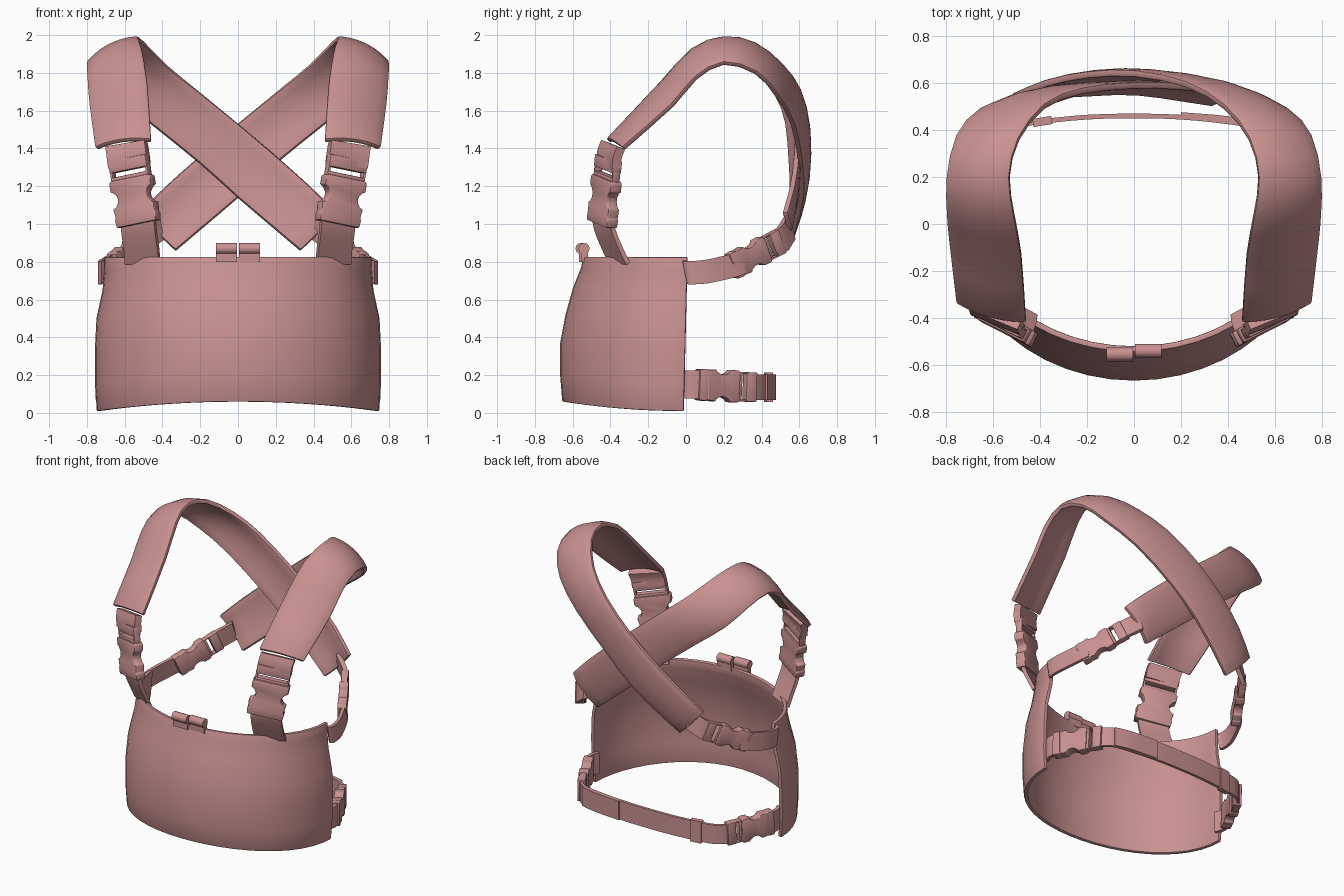
import bpy, bmesh, math
from mathutils import Vector, Matrix

cube = bpy.data.objects.get("Cube")
if cube:
    bpy.data.objects.remove(cube)

fabric = bpy.data.materials.new("dusty_pink")
fabric.use_nodes = True
PINK = (0.58, 0.285, 0.28, 1)
fabric.diffuse_color = PINK
fabric.node_tree.nodes["Principled BSDF"].inputs["Base Color"].default_value = PINK


def finish(name, bm, thick=0, bevel=0):
    """Turn a bmesh into a finished, shaded object."""
    bmesh.ops.recalc_face_normals(bm, faces=bm.faces)
    mesh = bpy.data.meshes.new(name)
    bm.to_mesh(mesh)
    bm.free()
    mesh.materials.append(fabric)
    ob = bpy.data.objects.new(name, mesh)
    bpy.context.collection.objects.link(ob)
    bpy.ops.object.select_all(action='DESELECT')
    ob.select_set(True)
    bpy.context.view_layer.objects.active = ob
    if thick:
        mod = ob.modifiers.new("thickness", 'SOLIDIFY')
        mod.thickness, mod.offset = thick, 0
        bpy.ops.object.modifier_apply(modifier=mod.name)
    if bevel:
        mod = ob.modifiers.new("soft_edges", 'BEVEL')
        mod.width, mod.segments, mod.limit_method = bevel, 2, 'ANGLE'
        bpy.ops.object.modifier_apply(modifier=mod.name)
    bpy.ops.object.shade_smooth_by_angle(angle=math.radians(40))


def sheet(name, rows, thick, bevel=0):
    """Skin a grid of points and give it thickness."""
    bm = bmesh.new()
    grid = [[bm.verts.new(p) for p in row] for row in rows]
    for r0, r1 in zip(grid, grid[1:]):
        for i in range(len(r0) - 1):
            bm.faces.new((r0[i], r0[i + 1], r1[i + 1], r1[i]))
    finish(name, bm, thick, bevel)


def smooth(points, steps=2):
    """Pass a soft curve through the points."""
    p = [Vector(q) for q in points]
    p = [2 * p[0] - p[1]] + p + [2 * p[-1] - p[-2]]
    out = []
    for a, b, c, d in zip(p, p[1:], p[2:], p[3:]):
        for k in range(steps):
            t = k / steps
            out.append(0.5 * (2 * b + (c - a) * t + (2 * a - 5 * b + 4 * c - d) * t**2
                              + (3 * b - a - 3 * c + d) * t**3))
    return out + [p[-2]]


def flip(p, s):
    return Vector((p[0] * s, p[1], p[2]))


def webbing(name, path, across, width, thick=0.02, s=1):
    """Flat belt along a path."""
    half = flip(across, s).normalized() * width / 2
    rows = [(p - half, p + half) for p in smooth([flip(q, s) for q in path], 3)]
    sheet(name, rows, thick)


def block(x0, x1, y0, y1):
    return [(x0, y0), (x1, y0), (x1, y1), (x0, y1)]


# Side release clip outline, one half, slot end at v = 0
HALF = [(0.44, 0.3), (0.5, 0.33), (0.5, 0.46), (0.42, 0.49), (0.35, 0.56),
        (0.35, 0.63), (0.42, 0.7), (0.5, 0.72), (0.47, 0.86), (0.5, 0.88), (0.48, 1)]


def buckle(name, a, b, normal, width, thick, s):
    a, b, n = flip(a, s), flip(b, s), flip(normal, s)
    v = (b - a).normalized()
    w = (n - v * n.dot(v)).normalized()
    u = v.cross(w)
    length = (b - a).length
    place = Matrix.Translation(a) @ Matrix((u, v, w)).transposed().to_4x4()
    body = HALF + [(-x, y) for x, y in reversed(HALF)]
    pieces = [(body, 1.0),
              (block(-0.46, 0.46, 0.0, 0.18), 0.8),
              (block(-0.46, -0.4, 0.1, 0.34), 0.7),
              (block(0.4, 0.46, 0.1, 0.34), 0.7),
              (block(-0.44, 0.44, 0.25, 0.34), 0.7)]
    bm = bmesh.new()
    for outline, t in pieces:
        h = thick * t / 2
        face = bm.faces.new([bm.verts.new((x * width, y * length, -h)) for x, y in outline])
        top = bmesh.ops.extrude_face_region(bm, geom=[face])["geom"]
        bmesh.ops.translate(bm, vec=(0, 0, 2 * h),
                            verts=[g for g in top if isinstance(g, bmesh.types.BMVert)])
    bm.transform(place)
    finish(name, bm, bevel=0.006)


# Curved front panel: (height fraction, depth, half width)
LEVELS = [(0, .63, .735), (.18, .645, .745), (.4, .65, .745), (.6, .625, .737),
          (.78, .59, .705), (.92, .55, .695), (1, .54, .695)]
rows = []
for f, depth, half in LEVELS:
    row = []
    for i in range(25):
        t = math.radians(-90 + 7.5 * i)
        low = 0.06 - 0.05 * math.sin(t) ** 2
        row.append((half * math.sin(t), 0.008 - depth * math.cos(t) - 0.02 * (1 - f),
                    low + f * (0.825 - low)))
    rows.append(row)
sheet("front_panel", rows, 0.026, 0.006)

# Padded shoulder straps that cross behind: arm side edge and neck side edge
ARM = [(-.75, -.33, 1.40), (-.78, -.07, 1.63), (-.79, .05, 1.77), (-.79, .2, 1.85),
       (-.75, .37, 1.80), (-.65, .48, 1.68), (-.46, .55, 1.53), (-.2, .58, 1.32),
       (0, .585, 1.14), (.2, .55, .97), (.33, .52, .86)]
NECK = [(-.46, -.41, 1.44), (-.48, -.13, 1.74), (-.51, .04, 1.92), (-.53, .2, 1.98),
        (-.49, .36, 1.95), (-.38, .5, 1.84), (-.22, .58, 1.71), (0, .615, 1.53),
        (.2, .61, 1.36), (.38, .58, 1.2), (.52, .53, 1.06)]
CENTRE = Vector((0, 0.1, 1.2))
for s, side in ((1, "right"), (-1, "left")):
    arm = smooth([flip(p, s) for p in ARM])
    neck = smooth([flip(p, s) for p in NECK])
    rows = []
    for i, (a, b) in enumerate(zip(arm, neck)):
        j, k = max(i - 1, 0), min(i + 1, len(arm) - 1)
        n = (b - a).cross(arm[k] + neck[k] - arm[j] - neck[j]).normalized()
        if n.dot((a + b) / 2 - CENTRE) < 0:
            n = -n
        # one strap lies over the other where they cross at the back
        middle = (a + b) / 2
        near = max(0, 1 - (middle.x / 0.5) ** 2) if middle.y > 0.4 else 0
        layer = Vector((0, -0.026 * s * near, 0))
        bulge = 0.03 - 0.012 * near
        rows.append([a.lerp(b, q / 6) + layer + n * bulge * (1 - (q / 3 - 1) ** 2)
                     for q in range(7)])
    sheet(side + "_shoulder_strap", rows, 0.03, 0.008)

# Clips and belts on both sides
for s, side in ((-1, "right"), (1, "left")):
    front = (.45, -.89, 0)
    webbing(side + "_front_sleeve", [(.59, -.385, 1.42), (.583, -.405, 1.37),
            (.575, -.41, 1.31)], (.89, .36, -.15), .225, .05, s)
    buckle(side + "_front_buckle", (.58, -.41, 1.35), (.525, -.445, 1.0), front, .245, .065, s)
    webbing(side + "_front_webbing", [(.53, -.445, 1.06), (.525, -.43, .97),
            (.51, -.385, .86), (.505, -.35, .79)], (.89, .45, 0), .2, .025, s)

    # upper side belt, from the panel corner to the strap end
    up = (0, -.2, 1)
    webbing(side + "_upper_belt", [(.715, .0, .745), (.73, .03, .742), (.72, .12, .75),
            (.67, .25, .78), (.64, .3, .8)], up, .125, .022, s)
    buckle(side + "_upper_buckle", (.5, .5, .91), (.655, .24, .775), (.8, .55, 0), .145, .06, s)
    webbing(side + "_upper_tail", [(.53, .465, .89), (.49, .51, .92), (.41, .55, .98)],
            (.15, -.3, 1), .13, .03, s)

    # lower side clip
    webbing(side + "_lower_tab", [(.715, -.03, .15), (.735, .03, .15), (.72, .12, .15)],
            (0, 0, 1), .15, .025, s)
    buckle(side + "_lower_buckle", (.575, .365, .135), (.725, .06, .15), (.88, .45, 0),
           .17, .065, s)

# Lower back belt with its adjuster
webbing("lower_back_belt", [(-.595, .345, .135), (-.52, .41, .135), (-.4, .435, .135),
        (-.2, .455, .135), (0, .46, .135), (.2, .455, .135), (.4, .435, .135),
        (.52, .41, .135), (.595, .345, .135)], (0, 0, 1), .135, .02)
webbing("belt_fold", [(.2, .465, .135), (.4, .448, .135), (.52, .42, .135)],
        (0, 0, 1), .135, .022)
webbing("belt_adjuster", [(-.43, .43, .135), (-.4, .435, .135), (-.35, .443, .135)],
        (0, 0, 1), .155, .035)

# Two rolled loops on the top edge of the panel
for name, x, y in (("right_loop", -.061, -.555), ("left_loop", .061, -.54)):
    bm = bmesh.new()
    bmesh.ops.create_cube(bm, size=1, matrix=Matrix.Translation((x, y + .005, .84))
                          @ Matrix.Diagonal((.112, .034, .08, 1)))
    bmesh.ops.create_cone(bm, cap_ends=True, segments=12, radius1=.03, radius2=.03,
                          depth=.113, matrix=Matrix.Translation((x, y, .87))
                          @ Matrix.Rotation(math.pi / 2, 4, 'Y'))
    finish(name, bm)
